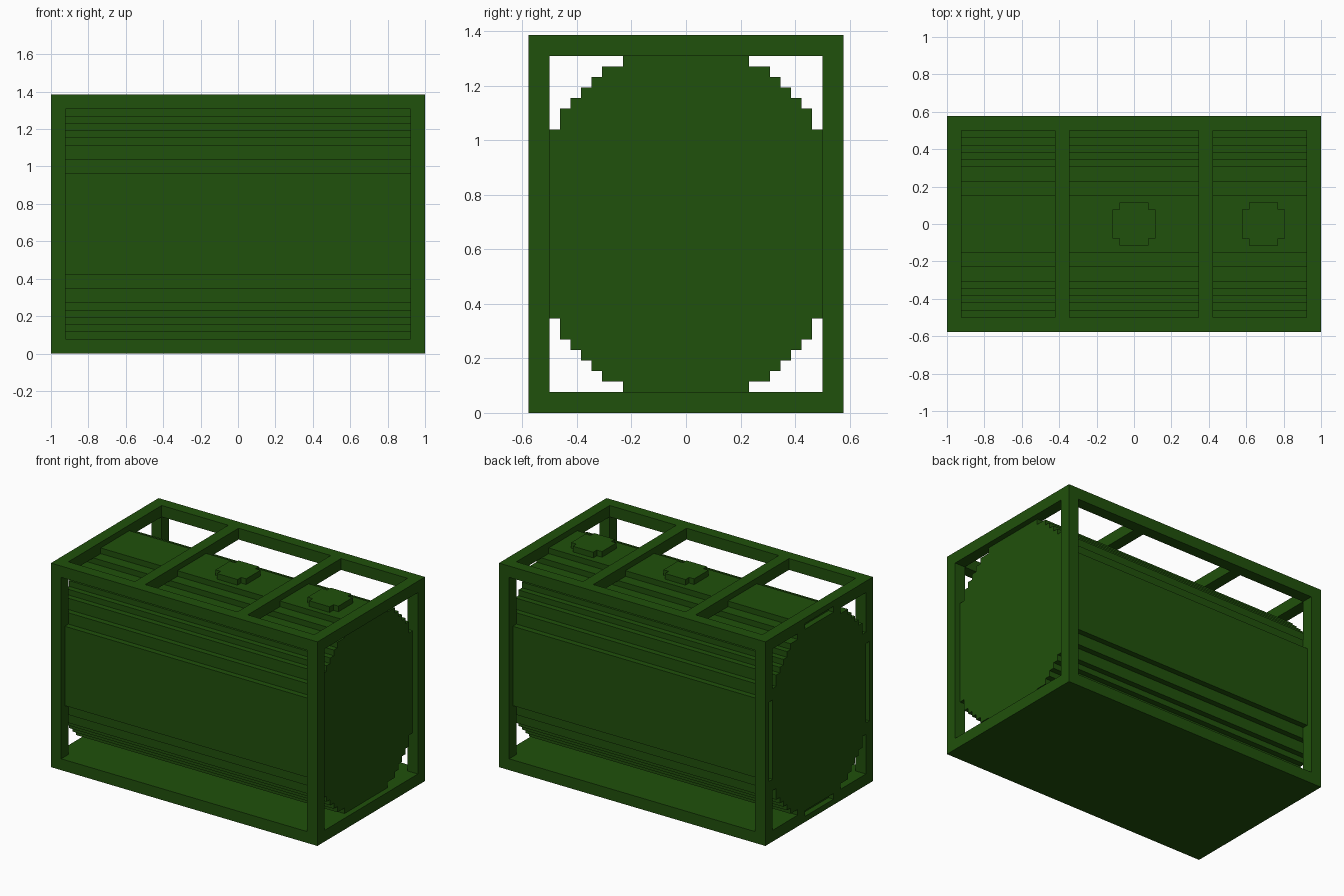
import bpy
import bmesh

cube = bpy.data.objects.get("Cube")
if cube:
    bpy.data.objects.remove(cube, do_unlink=True)

U = 2 / 52  # one block unit

green = bpy.data.materials.new("dark_green")
green.use_nodes = True
colour = (0.0145, 0.082, 0.0035, 1)
green.diffuse_color = colour
green.node_tree.nodes["Principled BSDF"].inputs["Base Color"].default_value = colour


def prism(name, outline, axis, lo, hi):
    """Extrude a flat outline along x (points are y, z) or z (points are x, y)."""
    bm = bmesh.new()
    verts = []
    for a, b in outline:
        co = (lo, a, b) if axis == "x" else (a, b, lo)
        verts.append(bm.verts.new([c * U for c in co]))
    face = bm.faces.new(verts)
    new = bmesh.ops.extrude_face_region(bm, geom=[face])["geom"]
    shift = (hi - lo) * U
    vec = (shift, 0, 0) if axis == "x" else (0, 0, shift)
    bmesh.ops.translate(bm, vec=vec, verts=[g for g in new if isinstance(g, bmesh.types.BMVert)])
    bmesh.ops.recalc_face_normals(bm, faces=bm.faces)
    mesh = bpy.data.meshes.new(name)
    bm.to_mesh(mesh)
    bm.free()
    mesh.materials.append(green)
    obj = bpy.data.objects.new(name, mesh)
    bpy.context.collection.objects.link(obj)
    return obj


def box(name, x0, x1, y0, y1, z0, z1):
    return prism(name, [(x0, y0), (x1, y0), (x1, y1), (x0, y1)], "z", z0, z1)


def stepped_oval(name, steps, x0, x1):
    """Extrude a stepped oval; steps are (half width, half height), widest first."""
    corners = []
    for i, (w, h) in enumerate(steps):
        if i:
            corners.append((w, steps[i - 1][1]))
        corners.append((w, h))
    upper = corners + [(-y, z) for y, z in reversed(corners)]
    outline = upper + [(-y, -z) for y, z in upper]
    prism(name, [(y, z + 18) for y, z in outline], "x", x0, x1)


# Stepped tank, with a right end that drops the outermost steps
steps = [(14, 7), (13, 9), (12, 11), (11, 12), (10, 13), (9, 14), (8, 15), (6, 16), (4, 17)]
stepped_oval("tank", steps, -25, 25)
stepped_oval("tank_right_end", steps[1:-1], -26, -25)

# Filler caps on top, with notched corners
corner = [(3, 2), (2, 2), (2, 3)]
cap = (corner + [(-x, y) for x, y in reversed(corner)]
       + [(-x, -y) for x, y in corner] + [(x, -y) for x, y in reversed(corner)])
for name, cx in (("middle_cap", 0), ("end_cap", 18)):
    prism(name, [(x + cx, y) for x, y in cap], "z", 34.5, 36)

# Base plate, long top rails and cross bars
box("base_plate", -25, 26, -15, 15, 0, 2)
for side, s in (("front", -1), ("back", 1)):
    y0, y1 = sorted((s * 13, s * 15))
    box(side + "_top_rail", -25, 26, y0, y1, 34, 36)
    box(side + "_left_post", 24, 26, y0, y1, 2, 34)
    box(side + "_right_post", -25, -24, y0, y1, 2, 34)
for name, x0, x1 in (("right_end_rail", -25, -24), ("right_cross_bar", -11, -9),
                     ("left_cross_bar", 9, 11), ("left_end_rail", 24, 26)):
    box(name, x0, x1, -13, 13, 34, 36)

# Outer layer of the right end frame, notched around the tank
box("right_end_sill", -26, -25, -15, 15, 0, 1)
box("right_end_lintel", -26, -25, -15, 15, 35, 36)
for side, s in (("front", -1), ("back", 1)):
    y0, y1 = sorted((s * 14, s * 15))
    box(side + "_end_strip", -26, -25, y0, y1, 1, 35)
    for level, z0, z1, edge in (("lower", 1, 11, 1), ("upper", 25, 35, 34)):
        a, b = sorted((s * 13, s * 14))
        box(f"{side}_{level}_post_layer", -26, -25, a, b, z0, z1)
        a, b = sorted((s * 4, s * 13))
        box(f"{side}_{level}_rail_layer", -26, -25, a, b, edge, edge + 1)
